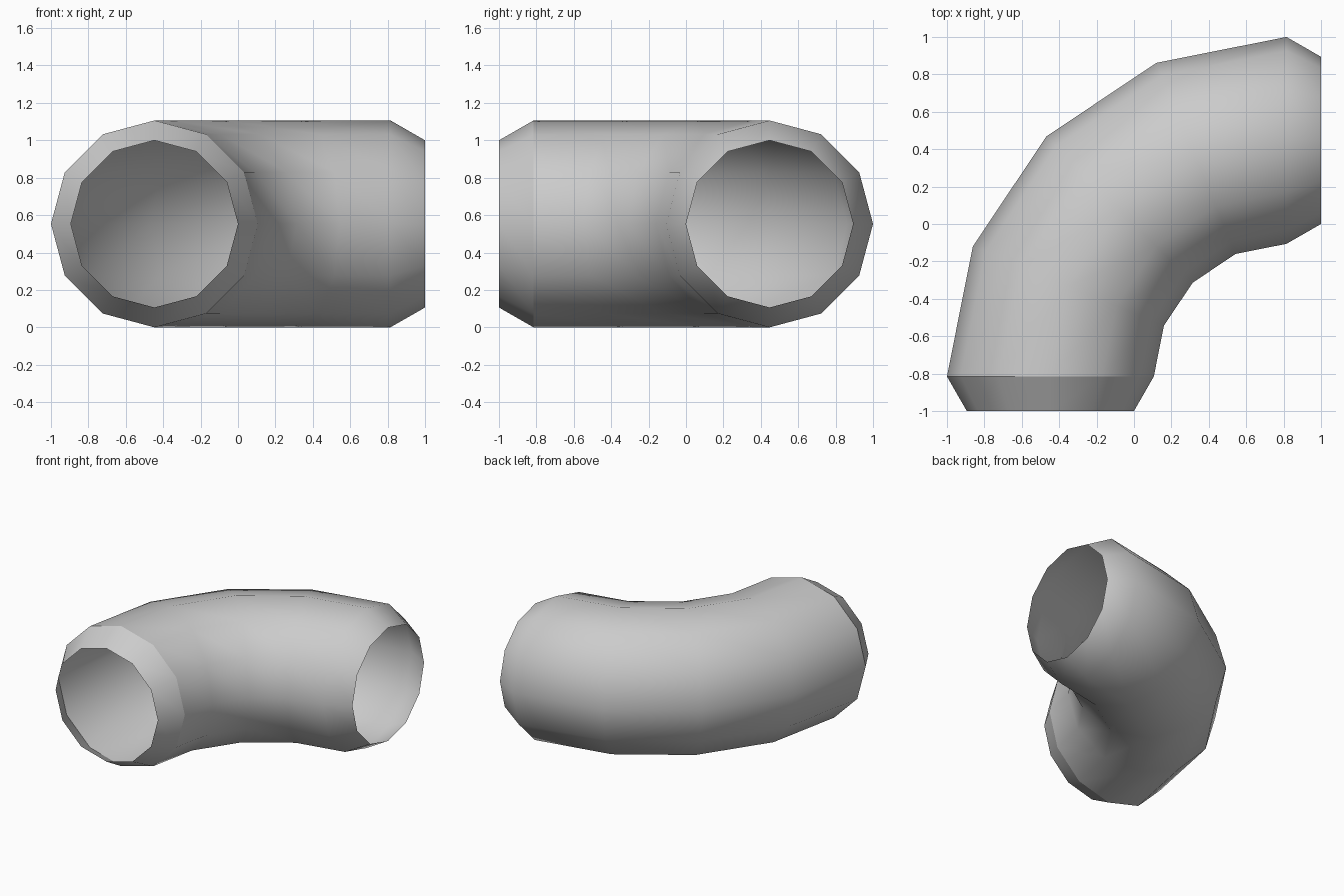
import bpy, bmesh
from math import cos, sin, pi
from mathutils import Vector

cube = bpy.data.objects.get("Cube")
if cube:
    bpy.data.objects.remove(cube, do_unlink=True)

SIDES, STEPS = 12, 4
RADIUS, LIP_RADIUS = 0.553, 0.447    # pipe and narrowed mouth
BEND, PIVOT, LIP = 1.262, 0.815, 0.185
UP = Vector((0, 0, 1))

# Grey pipe material
grey = bpy.data.materials.new("pipe grey")
grey.use_nodes = True
colour = (0.6, 0.6, 0.6, 1)
grey.diffuse_color = colour
grey.node_tree.nodes["Principled BSDF"].inputs["Base Color"].default_value = colour

bm = bmesh.new()
pivot = Vector((PIVOT, -PIVOT, RADIUS))


def add_ring(angle, radius, shift=0.0):
    """Ring of vertices around the bend's centre line."""
    out = Vector((-cos(angle), sin(angle), 0))
    along = Vector((sin(angle), cos(angle), 0))
    centre = pivot + out * BEND + along * shift
    return [bm.verts.new(centre + radius * (out * cos(a) + UP * sin(a)))
            for a in (2 * pi * k / SIDES for k in range(SIDES))]


# Mouth, quarter bend, mouth
rings = [add_ring(0, LIP_RADIUS, -LIP)]
rings += [add_ring(pi / 2 * i / STEPS, RADIUS) for i in range(STEPS + 1)]
rings.append(add_ring(pi / 2, LIP_RADIUS, LIP))

# Open-ended wall
for a, b in zip(rings, rings[1:]):
    for k in range(SIDES):
        n = (k + 1) % SIDES
        bm.faces.new((a[k], a[n], b[n], b[k])).smooth = True

# Crisp edge behind the front mouth
for k in range(SIDES):
    bm.edges.get((rings[1][k], rings[1][(k + 1) % SIDES])).smooth = False

mesh = bpy.data.meshes.new("pipe_elbow")
bm.to_mesh(mesh)
bm.free()
mesh.materials.append(grey)
elbow = bpy.data.objects.new("pipe_elbow", mesh)
bpy.context.collection.objects.link(elbow)
